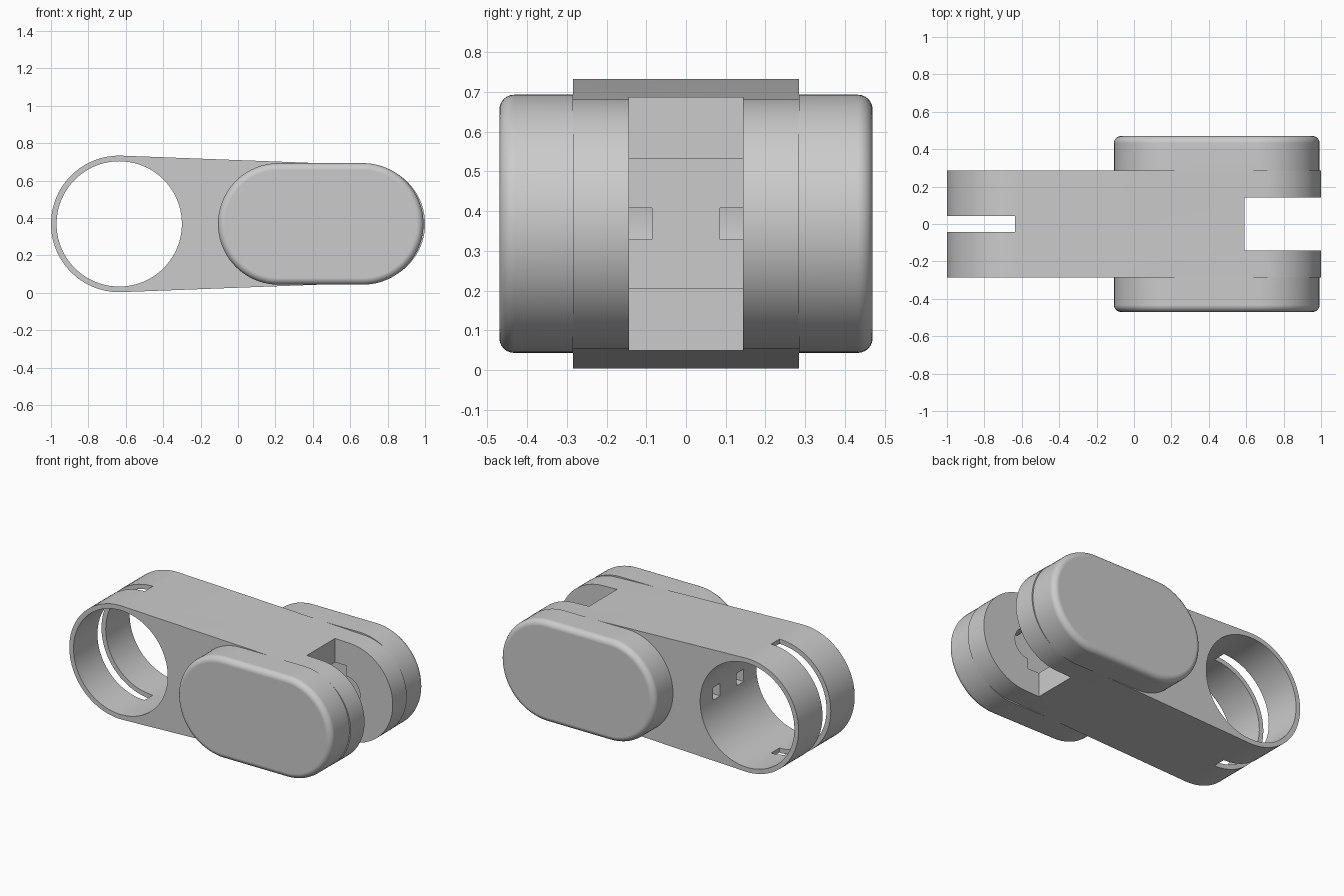
import bpy, bmesh
from math import acos, cos, sin, pi
from mathutils import Vector

if "Cube" in bpy.data.objects:
    bpy.data.objects.remove(bpy.data.objects["Cube"], do_unlink=True)

MID = 0.368          # height of the shared centre line
EYE, TIP = -0.635, 0.685   # centres of the two rounded ends

grey = bpy.data.materials.new("plain_grey")
grey.use_nodes = True
grey.diffuse_color = (0.6, 0.6, 0.6, 1)
grey.node_tree.nodes["Principled BSDF"].inputs["Base Color"].default_value = (0.6, 0.6, 0.6, 1)


def arc(x, r, start, end, steps):
    return [(x + r * cos(start + (end - start) * i / steps),
             MID + r * sin(start + (end - start) * i / steps)) for i in range(steps + 1)]


def link_outline(x1, r1, x2, r2):
    """Two circles joined by their outer tangents."""
    a = acos((r1 - r2) / (x2 - x1))
    return arc(x2, r2, -a, a, 40) + arc(x1, r1, a, 2 * pi - a, 40)


def circle(x, r, steps=80):
    return arc(x, r, 0, 2 * pi, steps)[:-1]


def rect(x1, x2, z1, z2):
    return [(x1, z1), (x2, z1), (x2, z2), (x1, z2)]


def extrude(name, outline, y1, y2):
    """Solid with an x-z outline, running from y1 to y2."""
    bm = bmesh.new()
    face = bm.faces.new([bm.verts.new((x, y1, z)) for x, z in outline])
    new = bmesh.ops.extrude_face_region(bm, geom=[face])["geom"]
    bmesh.ops.translate(bm, vec=Vector((0, y2 - y1, 0)),
                        verts=[v for v in new if isinstance(v, bmesh.types.BMVert)])
    bmesh.ops.recalc_face_normals(bm, faces=bm.faces)
    mesh = bpy.data.meshes.new(name)
    bm.to_mesh(mesh)
    bm.free()
    mesh.materials.append(grey)
    obj = bpy.data.objects.new(name, mesh)
    bpy.context.collection.objects.link(obj)
    return obj


def activate(obj):
    bpy.ops.object.select_all(action='DESELECT')
    obj.select_set(True)
    bpy.context.view_layer.objects.active = obj


def cut(obj, outline, y1, y2):
    cutter = extrude("cutter", outline, y1, y2)
    cutter.hide_render = True
    activate(obj)
    mod = obj.modifiers.new("cut", 'BOOLEAN')
    mod.operation, mod.solver, mod.object = 'DIFFERENCE', 'EXACT', cutter
    bpy.ops.object.modifier_apply(modifier=mod.name)
    bpy.data.objects.remove(cutter, do_unlink=True)


def finish(obj, degrees):
    activate(obj)
    bpy.ops.object.shade_smooth_by_angle(angle=degrees * pi / 180)


# Link body: big ring eye at one end, forked tip at the other
body = extrude("link_body", link_outline(EYE, 0.365, TIP, 0.315), -0.285, 0.285)
cut(body, circle(EYE, 0.335), -1, 1)
cut(body, rect(-1.2, EYE, -0.2, 1), -0.042, 0.042)         # slit in the ring
cut(body, rect(0.59, 1.2, -0.2, 1), -0.143, 0.143)         # fork gap
cut(body, rect(0.3, 0.67, 0.205, 0.533), -0.24, 0.24)      # inner pocket
cut(body, circle(0.67, 0.097, 40), -0.24, 0.24)            # axle sockets
for y in (-0.12, 0.12):                                    # channels from ring to pocket
    cut(body, rect(-0.4, 0.35, MID - 0.04, MID + 0.04), y - 0.035, y + 0.035)
finish(body, 30)

# Rounded covers on both sides of the fork
for name, side in (("front_cover", -1), ("back_cover", 1)):
    cover = extrude(name, link_outline(0.218, 0.325, 0.667, 0.325), side * 0.284, side * 0.47)
    bm = bmesh.new()
    bm.from_mesh(cover.data)
    rim = [e for e in bm.edges if all(abs(v.co.y) > 0.46 for v in e.verts)]
    bmesh.ops.bevel(bm, geom=rim, offset=0.037, segments=6, profile=0.5, affect='EDGES')
    bm.to_mesh(cover.data)
    bm.free()
    finish(cover, 40)
    cover.modifiers.new("flat_faces", 'WEIGHTED_NORMAL').keep_sharp = True
